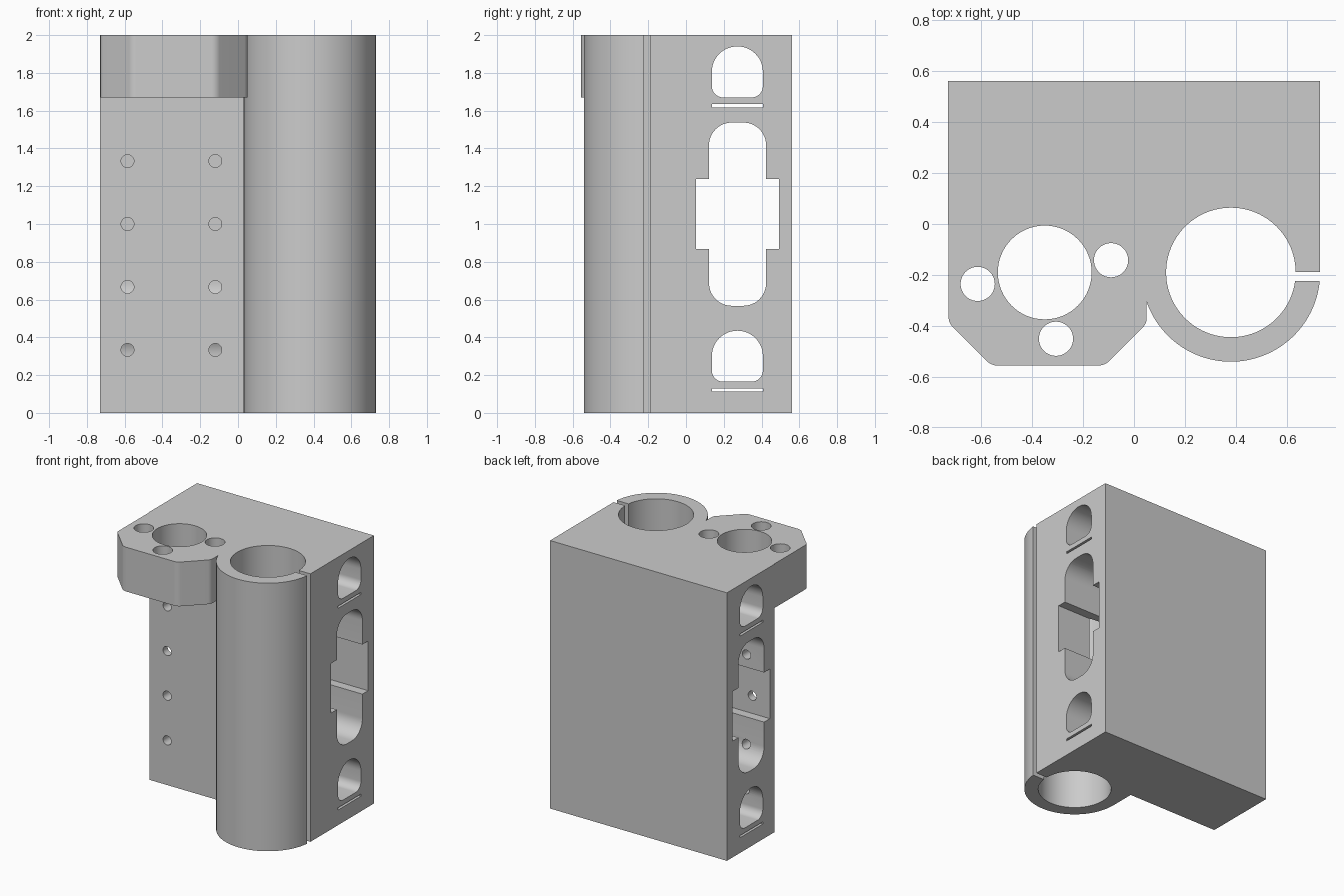
import bpy, bmesh, math
from mathutils import Vector

cube = bpy.data.objects.get("Cube")
if cube:
    bpy.data.objects.remove(cube, do_unlink=True)

grey = bpy.data.materials.new("machined grey")
grey.use_nodes = True
COLOUR = (0.6, 0.6, 0.6, 1)
grey.diffuse_color = COLOUR
grey.node_tree.nodes["Principled BSDF"].inputs["Base Color"].default_value = COLOUR


def arc(cx, cy, r, start=0, end=360, n=96):
    """Points on an arc; a full circle leaves out the repeated last point."""
    count = n if end - start == 360 else n + 1
    angles = [math.radians(start + (end - start) * i / n) for i in range(count)]
    return [(cx + r * math.cos(a), cy + r * math.sin(a)) for a in angles]


def rounded(corners, n=12):
    """Polygon from (u, v, radius) corners, with true arc fillets."""
    out = []
    for i, (u, v, r) in enumerate(corners):
        p = Vector((u, v, 0))
        if r == 0:
            out.append((u, v))
            continue
        a = (Vector((*corners[i - 1][:2], 0)) - p).normalized()
        b = (Vector((*corners[(i + 1) % len(corners)][:2], 0)) - p).normalized()
        half = a.angle(b) / 2
        centre = p + (a + b).normalized() * r / math.sin(half)
        start = (p + a * r / math.tan(half) - centre).normalized()
        end = (p + b * r / math.tan(half) - centre).normalized()
        out += [tuple((centre + start.slerp(end, k / n) * r).xy) for k in range(n + 1)]
    return out


def slot(v0, v1, w0, w1, bottom=0, top=0):
    """Upright rectangle with its own bottom and top fillet radii."""
    return rounded([(v0, w0, bottom), (v1, w0, bottom), (v1, w1, top), (v0, w1, top)])


def prism(name, outline, axis, low, high):
    """Extrude an outline along x, y or z."""
    place = {"x": lambda u, v, t: (t, u, v),
             "y": lambda u, v, t: (u, t, v),
             "z": lambda u, v, t: (u, v, t)}[axis]
    bm = bmesh.new()
    face = bm.faces.new([bm.verts.new(place(u, v, low)) for u, v in outline])
    new = bmesh.ops.extrude_face_region(bm, geom=[face])["geom"]
    move = Vector(place(0, 0, high - low))
    bmesh.ops.translate(bm, vec=move, verts=[g for g in new if isinstance(g, bmesh.types.BMVert)])
    bmesh.ops.recalc_face_normals(bm, faces=bm.faces)
    mesh = bpy.data.meshes.new(name)
    bm.to_mesh(mesh)
    bm.free()
    mesh.materials.append(grey)
    obj = bpy.data.objects.new(name, mesh)
    bpy.context.collection.objects.link(obj)
    return obj


def combine(target, other, operation):
    """Apply a boolean and discard the helper."""
    bpy.context.view_layer.objects.active = target
    mod = target.modifiers.new(operation, "BOOLEAN")
    mod.operation, mod.solver, mod.object = operation, "EXACT", other
    bpy.ops.object.modifier_apply(modifier=mod.name)
    bpy.data.objects.remove(other, do_unlink=True)


# Block with the full-height clamp tube on its front right
TX, TY, TR = 0.38, -0.19, 0.35
body = prism("clamp_block",
             [(-0.73, 0.56), (-0.73, 0), (TX - TR, 0)]
             + arc(TX, TY, TR, 180, 360) + [(TX + TR, 0.56)], "z", 0, 2)

# Overhanging bracket at the top front left
bracket = prism("top_bracket", rounded([
    (-0.727, 0.1, 0), (-0.727, -0.387, 0.05), (-0.56, -0.555, 0.06),
    (-0.115, -0.555, 0.06), (0.05, -0.39, 0.05), (0.05, 0.1, 0)]), "z", 1.67, 2)
combine(body, bracket, "UNION")

# Tube bore and its clamping slit
cutters = [prism("bore", arc(TX, TY, 0.254), "z", -0.1, 2.1),
           prism("slit", slot(0.5, 0.8, -0.224, -0.189), "z", -0.1, 2.1)]

# Bracket holes: one large, three small
for x, y, r in [(-0.35, -0.19, 0.184), (-0.613, -0.235, 0.067),
                (-0.09, -0.142, 0.067), (-0.306, -0.45, 0.067)]:
    cutters.append(prism("bracket_hole", arc(x, y, r, n=64), "z", 1.5, 2.1))

# Side tunnels: an arch with a thin slit below it, at the bottom and top
for z in (0.165, 1.67):
    cutters.append(prism("arch", slot(0.137, 0.407, z, z + 0.27, 0.06, 0.134), "x", -1, 1))
    cutters.append(prism("thin_slit", slot(0.137, 0.407, z - 0.052, z - 0.036), "x", -1, 1))

# Central cross-shaped tunnel
cutters.append(prism("long_tunnel", slot(0.122, 0.424, 0.567, 1.537, 0.12, 0.12), "x", -1, 1))
cutters.append(prism("wide_tunnel", slot(0.054, 0.492, 0.868, 1.238), "x", -1, 1))

# Two columns of screw holes from the front into the tunnels
for x in (-0.585, -0.12):
    for i in range(1, 5):
        cutters.append(prism("screw_hole", arc(x, i / 3, 0.034, n=32), "y", -0.1, 0.25))

for cutter in cutters:
    combine(body, cutter, "DIFFERENCE")

bpy.ops.object.select_all(action="DESELECT")
body.select_set(True)
bpy.context.view_layer.objects.active = body
bpy.ops.object.shade_smooth_by_angle(angle=math.radians(25))
